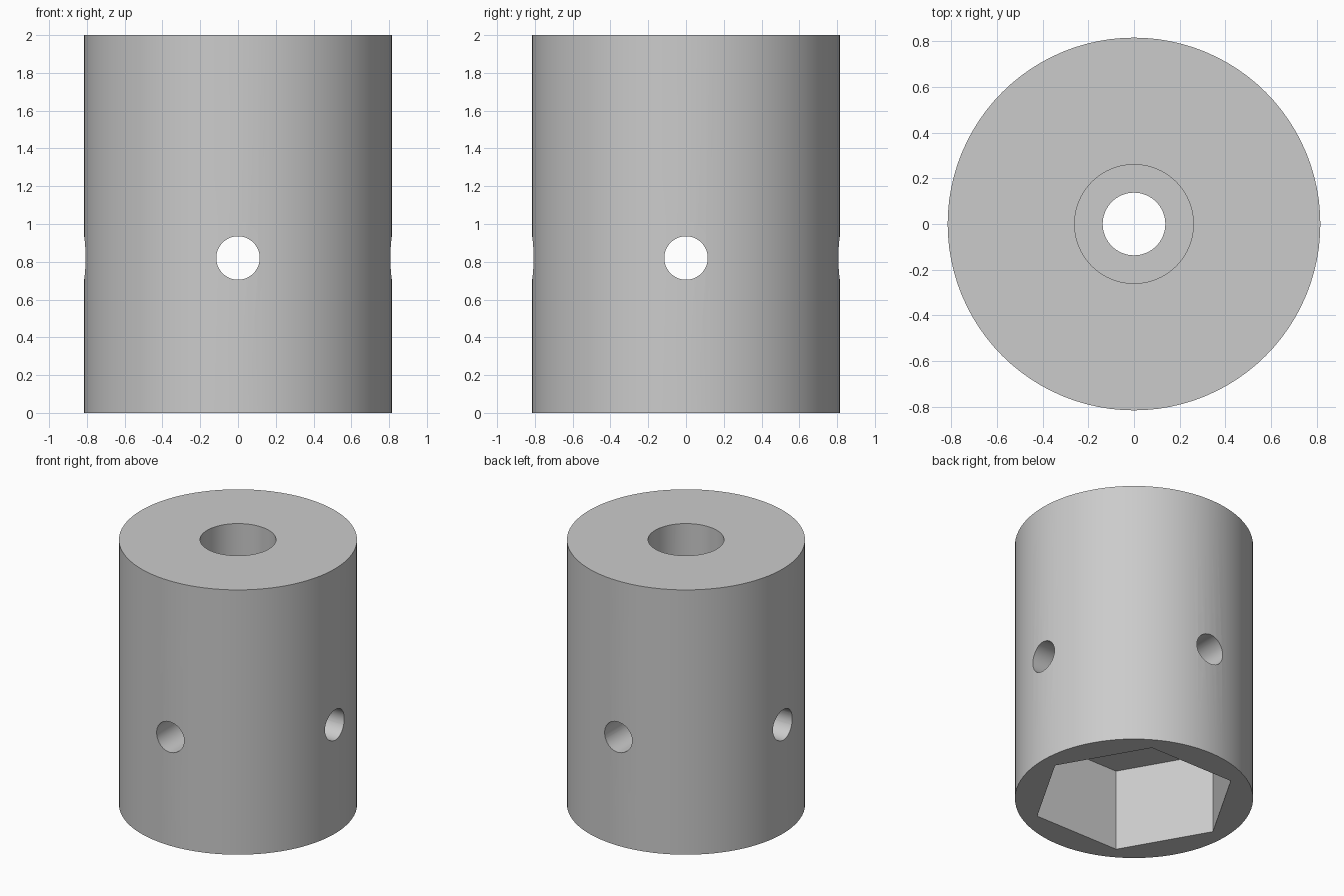
import bpy
import math

# Remove the default object
cube = bpy.data.objects.get("Cube")
if cube:
    bpy.data.objects.remove(cube, do_unlink=True)

HEIGHT = 2.0
RADIUS = 0.815
POCKET_TOP = 0.617
BORE_FLOOR = 1.02
PIN_Z = 0.82

# Single plain grey material
grey = bpy.data.materials.new("plain grey")
grey.use_nodes = True
colour = (0.6, 0.6, 0.6, 1)
grey.diffuse_color = colour
grey.node_tree.nodes["Principled BSDF"].inputs["Base Color"].default_value = colour


def cylinder(name, radius, bottom, top, sides=96, rotation=(0, 0, 0)):
    bpy.ops.mesh.primitive_cylinder_add(
        vertices=sides, radius=radius, depth=top - bottom,
        location=(0, 0, (bottom + top) / 2), rotation=rotation)
    obj = bpy.context.object
    obj.name = name
    obj.data.materials.append(grey)
    return obj


def cross_cutter(name, rotation):
    cutter = cylinder(name, 0.115, -1, 1, 48, rotation)
    cutter.location.z = PIN_Z
    return cutter


def cut(target, cutter):
    cutter.hide_render = True
    mod = target.modifiers.new(cutter.name, "BOOLEAN")
    mod.operation = "DIFFERENCE"
    mod.solver = "EXACT"
    mod.object = cutter
    bpy.context.view_layer.objects.active = target
    bpy.ops.object.modifier_apply(modifier=mod.name)
    bpy.data.objects.remove(cutter, do_unlink=True)


# Round body
body = cylinder("socket_body", RADIUS, 0, HEIGHT, 96)

# Narrow through bore, wider upper bore, hexagonal pocket underneath
cut(body, cylinder("through_bore", 0.137, -0.1, HEIGHT + 0.1, 64))
cut(body, cylinder("upper_bore", 0.26, BORE_FLOOR, HEIGHT + 0.1, 64))
cut(body, cylinder("hex_pocket", 0.705, -0.1, POCKET_TOP, 6, (0, 0, math.pi / 6)))

# Crossing pin holes
cut(body, cross_cutter("pin_hole_side", (0, math.pi / 2, 0)))
cut(body, cross_cutter("pin_hole_front", (math.pi / 2, 0, 0)))

# Smooth round walls, crisp rims and pocket corners
bpy.ops.object.select_all(action="DESELECT")
body.select_set(True)
bpy.context.view_layer.objects.active = body
bpy.ops.object.shade_smooth_by_angle(angle=math.radians(30))
